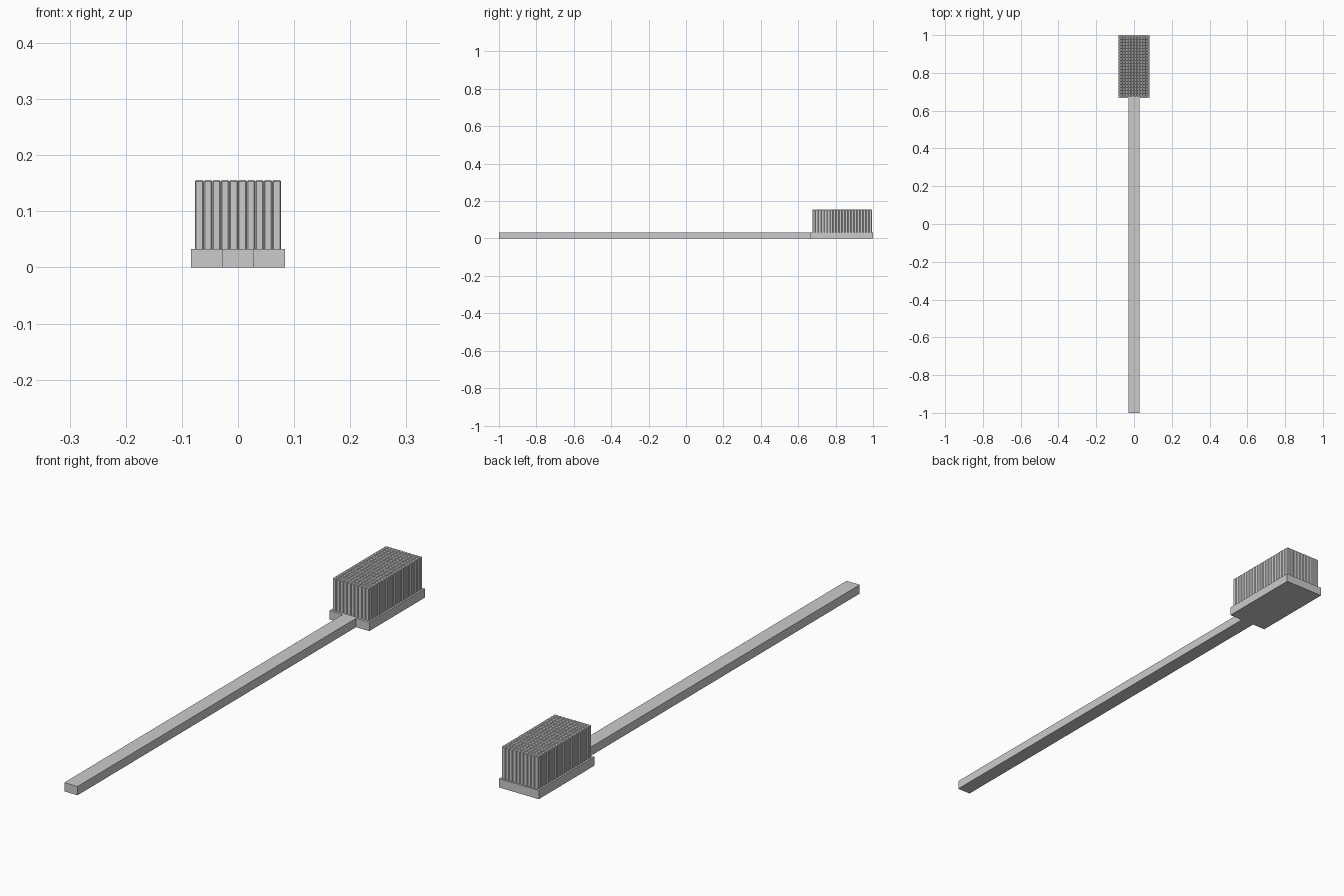
import bpy, bmesh

if "Cube" in bpy.data.objects:
    bpy.data.objects.remove(bpy.data.objects["Cube"])

T = 1 / 30                      # thickness of handle and head
HEAD_Y = 2 / 3                  # where the head begins


def box(name, x, y0, y1, z0, z1):
    bm = bmesh.new()
    bmesh.ops.create_cube(bm, size=1)
    for v in bm.verts:
        v.co = (v.co.x * 2 * x,
                y0 if v.co.y < 0 else y1,
                z0 if v.co.z < 0 else z1)
    me = bpy.data.meshes.new(name)
    bm.to_mesh(me)
    bm.free()
    ob = bpy.data.objects.new(name, me)
    bpy.context.collection.objects.link(ob)
    return ob


# Long bar handle and the wider plate at its end
box("handle", 0.0278, -1, HEAD_Y, 0, T)
box("head_plate", 1 / 12, HEAD_Y, 1, 0, T)

# Chamfered square bristles packed in a 10 x 20 grid on the plate
NX, NY = 10, 20
PX, PY = 0.1535 / NX, 0.318 / NY
bristles = box("bristles", PX / 2, 0, PY, T - 0.004, 0.1555)
bristles.location = (-PX * (NX - 1) / 2, 0.6755, 0)
bevel = bristles.modifiers.new("chamfer", 'BEVEL')
bevel.width = 0.0022
bevel.segments = 1
for label, count, step in (("across", NX, (PX, 0, 0)), ("along", NY, (0, PY, 0))):
    arr = bristles.modifiers.new(label, 'ARRAY')
    arr.count = count
    arr.use_relative_offset = False
    arr.use_constant_offset = True
    arr.constant_offset_displace = step
